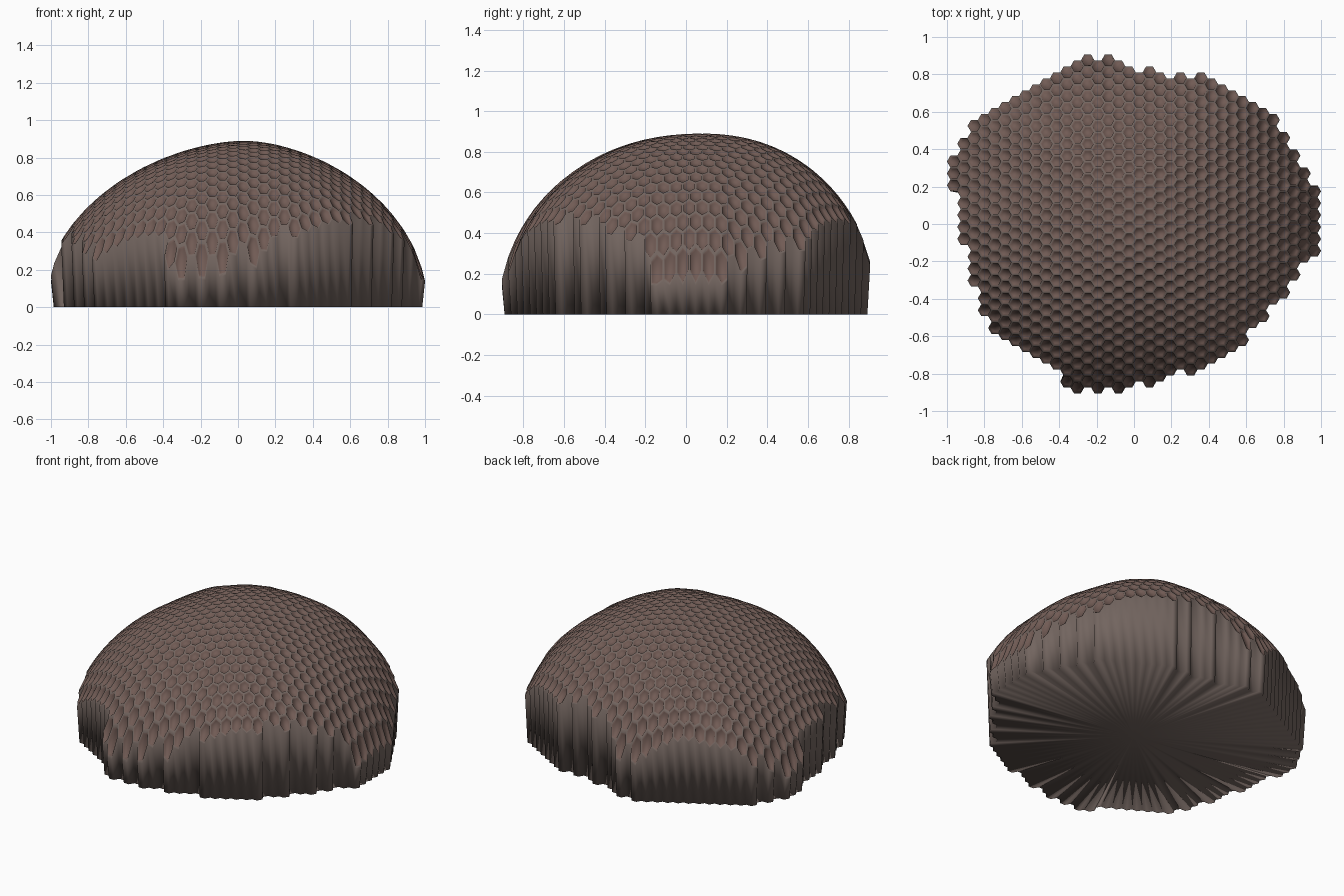
import bpy, bmesh, math
from mathutils import Vector

if "Cube" in bpy.data.objects:
    bpy.data.objects.remove(bpy.data.objects["Cube"])

# Outline of the block seen from above: x, y, radius at which the dome would reach the ground
RIM = [(1.0, .21, .98), (.93, .28, .96), (.87, .42, .95), (.7, .65, .955), (.46, .79, .93),
       (.1, .84, .87), (-.12, .91, .87), (-.28, .93, .91), (-.6, .71, 1.0), (-.87, .59, 1.07),
       (-1.0, .31, 1.06), (-1.01, .18, 1.06), (-.95, .13, 1.07), (-.945, 0, 1.08), (-.91, -.25, 1.08),
       (-.81, -.51, 1.08), (-.69, -.65, 1.07), (-.43, -.81, 1.07), (-.38, -.9, 1.06),
       (-.1, -.92, 1.01), (.12, -.86, .98), (.38, -.79, 1.03), (.57, -.69, 1.06), (.76, -.46, 1.04),
       (.92, -.25, 1.02), (1.0, -.13, .99)]
CX, CY, TOP = .03, .08, .89
SIDE = .0367
COL, ROW = SIDE * 1.5, SIDE * math.sqrt(3)
polar = sorted((math.atan2(y - CY, x - CX) % math.tau, math.hypot(x - CX, y - CY), f)
               for x, y, f in RIM)
polar = [(polar[-1][0] - math.tau, *polar[-1][1:])] + polar + [(polar[0][0] + math.tau, *polar[0][1:])]


def limits(x, y):
    a = math.atan2(y - CY, x - CX) % math.tau
    for (a0, r0, f0), (a1, r1, f1) in zip(polar, polar[1:]):
        if a0 <= a <= a1:
            t = (a - a0) / (a1 - a0)
            # outline is straight between points, dome radius eases
            r = r0 * r1 * math.sin(a1 - a0) / (r0 * math.sin(a - a0) + r1 * math.sin(a1 - a))
            t = t * t * (3 - 2 * t)
            return r, f0 + (f1 - f0) * t


def height(x, y):
    r = math.hypot(x - CX, y - CY)
    t = r / limits(x, y)[1]
    power = 1.75 + .4 * ((y - CY) / max(r, 1e-6)) ** 2   # rounder front to back
    return max(.14, TOP * math.sqrt(max(0, 1 - t ** power)))


def surface(x, y):
    return Vector((x, y, height(x, y)))


def normal(x, y, e=.02):
    dx = surface(x + e, y) - surface(x - e, y)
    dy = surface(x, y + e) - surface(x, y - e)
    return dx.cross(dy).normalized()


def material(name, color):
    m = bpy.data.materials.new(name)
    m.diffuse_color = color
    m.use_nodes = True
    m.node_tree.nodes["Principled BSDF"].inputs["Base Color"].default_value = m.diffuse_color
    return m


bm = bmesh.new()
shared = {}


def corner(x, y):
    kx, ky = round(x, 3), round(y, 3)
    for i in (0, -1, 1):
        for j in (0, -1, 1):
            k = (round(kx + i * .001, 3), round(ky + j * .001, 3))
            if k in shared:
                return shared[k]
    shared[kx, ky] = bm.verts.new(surface(x, y))
    return shared[kx, ky]


# Honeycomb cells: raised rim and a shallow pit
for i in range(-13, 23):
    for j in range(-1, 30):
        cx = -.2477 + i * COL
        cy = .874 - j * ROW - (ROW / 2 if i % 2 else 0)
        if math.hypot(cx - CX, cy - CY) > limits(cx, cy)[0] - .028 + .01 * abs(cx):
            continue
        n = normal(cx, cy)
        ring = [(math.cos(k * math.pi / 3) * SIDE, math.sin(k * math.pi / 3) * SIDE) for k in range(6)]
        outer = [corner(cx + x, cy + y) for x, y in ring]
        centre = sum((v.co for v in outer), Vector()) / 6
        lip = [bm.verts.new(centre.lerp(v.co, .84)) for v in outer]
        pit = [bm.verts.new(centre.lerp(v.co, .74) - n * .009) for v in outer]
        for k in range(6):
            m = (k + 1) % 6
            bm.faces.new((outer[k], outer[m], lip[m], lip[k]))
            bm.faces.new((lip[k], lip[m], pit[m], pit[k])).material_index = 1
        bm.faces.new(pit).material_index = 1

# Side wall down to the ground and a flat base fan
edge = [e for e in bm.edges if e.is_boundary]
foot = {v: bm.verts.new((v.co.x * .985, v.co.y * .985, 0)) for e in edge for v in e.verts}
hub = bm.verts.new((0, 0, 0))
for e in edge:
    a, b = e.verts
    bm.faces.new((a, b, foot[b], foot[a]))
    bm.faces.new((foot[a], foot[b], hub))
bmesh.ops.recalc_face_normals(bm, faces=bm.faces)
for f in bm.faces:
    f.smooth = True

mesh = bpy.data.meshes.new("honeycomb_dome")
bm.to_mesh(mesh)
bm.free()
dome = bpy.data.objects.new("honeycomb_dome", mesh)
bpy.context.collection.objects.link(dome)
mesh.materials.append(material("rim_brown", (.17, .13, .115, 1)))
mesh.materials.append(material("pit_brown", (.165, .105, .09, 1)))
